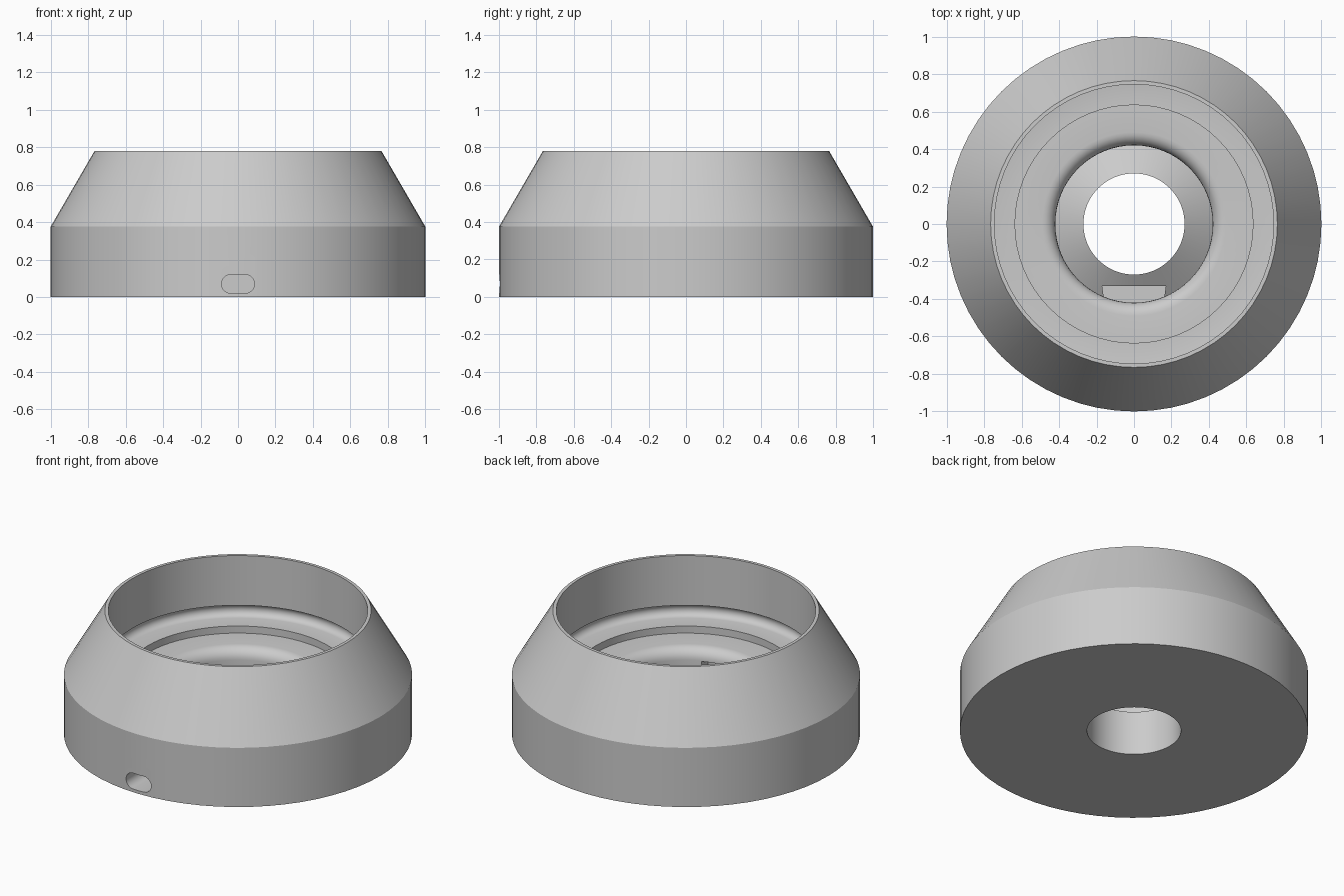
import bpy, bmesh, math
from math import sin, cos, pi

cube = bpy.data.objects.get("Cube")
if cube:
    bpy.data.objects.remove(cube, do_unlink=True)

SEGMENTS = 64

grey = bpy.data.materials.new("light_grey")
grey.use_nodes = True
colour = (0.6, 0.6, 0.6, 1)
grey.diffuse_color = colour
grey.node_tree.nodes["Principled BSDF"].inputs["Base Color"].default_value = colour


def arc(r, z, radius, start, end, steps):
    """Profile points on a circle around (r, z), angles in degrees."""
    angles = [math.radians(start + (end - start) * i / steps) for i in range(steps + 1)]
    return [(r + radius * cos(a), z + radius * sin(a)) for a in angles]


def make_object(name, bm):
    bmesh.ops.recalc_face_normals(bm, faces=bm.faces)
    mesh = bpy.data.meshes.new(name)
    bm.to_mesh(mesh)
    bm.free()
    mesh.materials.append(grey)
    obj = bpy.data.objects.new(name, mesh)
    bpy.context.collection.objects.link(obj)
    return obj


def lathe(name, profile):
    """Spin a closed (r, z) profile around the z axis."""
    bm = bmesh.new()
    rings = []
    for i in range(SEGMENTS):
        a = 2 * pi * i / SEGMENTS
        rings.append([bm.verts.new((r * cos(a), r * sin(a), z)) for r, z in profile])
    n = len(profile)
    for i in range(SEGMENTS):
        a, b = rings[i], rings[(i + 1) % SEGMENTS]
        for j in range(n):
            k = (j + 1) % n
            bm.faces.new((a[j], b[j], b[k], a[k]))
    return make_object(name, bm)


def prism(name, outline, offset):
    """Extrude a flat outline of 3D points by an offset."""
    bm = bmesh.new()
    face = bm.faces.new([bm.verts.new(p) for p in outline])
    new = bmesh.ops.extrude_face_region(bm, geom=[face])["geom"]
    verts = [v for v in new if isinstance(v, bmesh.types.BMVert)]
    bmesh.ops.translate(bm, verts=verts, vec=offset)
    return make_object(name, bm)


def cut(target, cutter):
    mod = target.modifiers.new("cut", 'BOOLEAN')
    mod.operation = 'DIFFERENCE'
    mod.solver = 'EXACT'
    mod.object = cutter
    bpy.context.view_layer.objects.active = target
    bpy.ops.object.modifier_apply(modifier=mod.name)
    bpy.data.objects.remove(cutter, do_unlink=True)


# Turned body: outer wall, cone, thin rim, undercut groove, steps, bowl and centre boss
profile = [(0.27, 0), (1, 0), (1, 0.375), (0.765, 0.78), (0.745, 0.78)]
profile += arc(0.745, 0.425, 0.04, 90, -90, 8)
profile += [(0.635, 0.385), (0.635, 0.34)]
profile += arc(0.49, 0.27, 0.07, 90, 180, 6)
profile += [(0.42, 0.18), (0.27, 0.28)]
body = lathe("ring_base", profile)

# Pocket beside the boss
pocket = [(-0.17, -0.33, 0.02), (0.17, -0.33, 0.02),
          (0.155, -0.44, 0.02), (-0.155, -0.44, 0.02)]
cut(body, prism("pocket_cutter", pocket, (0, 0, 0.245)))

# Rounded cable slot through the front wall
slot = arc(0.038, 0.07, 0.05, -90, 90, 10) + arc(-0.038, 0.07, 0.05, 90, 270, 10)
cut(body, prism("slot_cutter", [(x, -1.1, z) for x, z in slot], (0, 0.73, 0)))

bpy.ops.object.select_all(action='DESELECT')
body.select_set(True)
bpy.context.view_layer.objects.active = body
bpy.ops.object.shade_smooth_by_angle(angle=math.radians(28))
